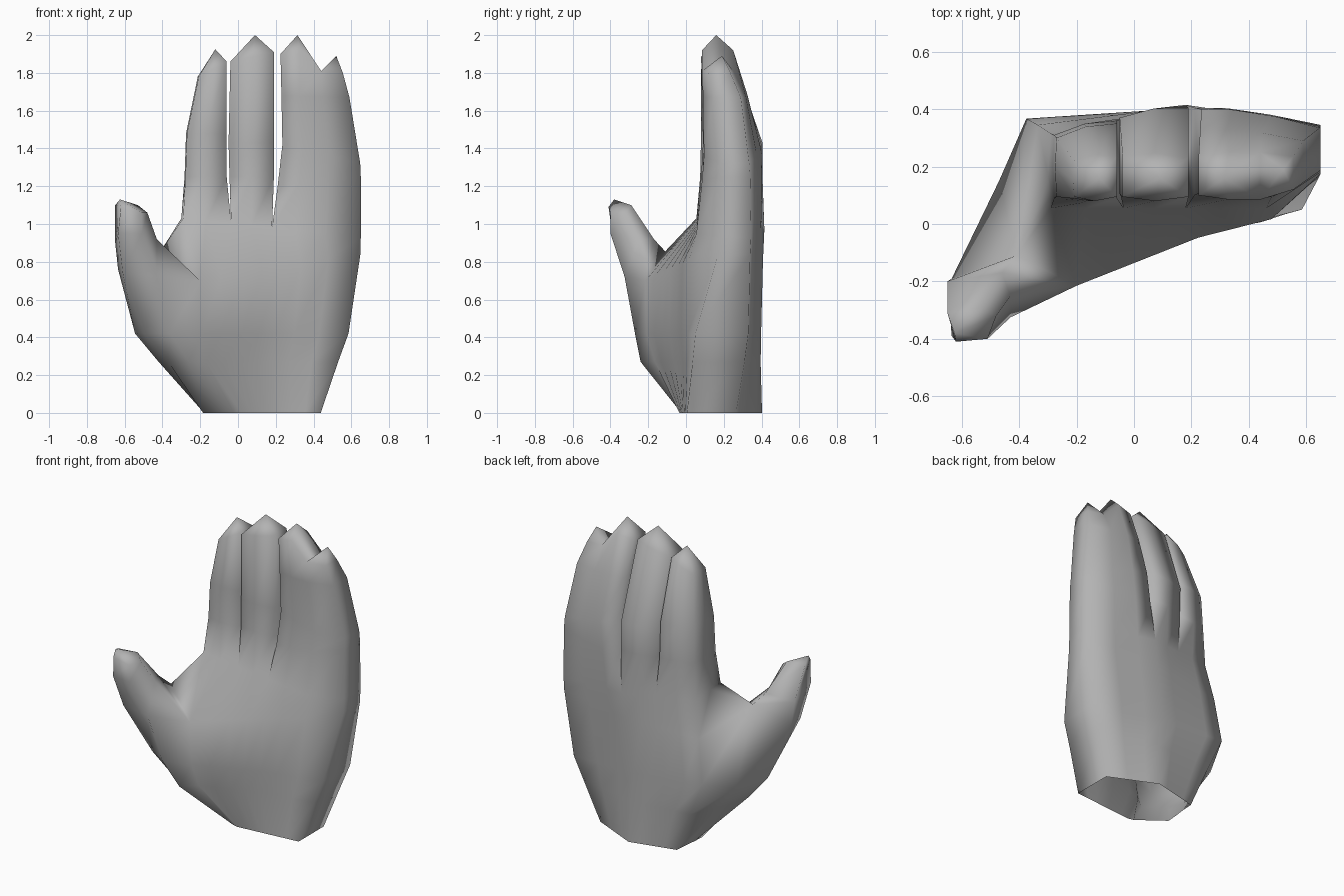
import bpy
import bmesh

cube = bpy.data.objects.get("Cube")
if cube:
    bpy.data.objects.remove(cube)

bm = bmesh.new()
COLUMNS = (0, .13, .27, .385, .5, .63, .8, 1)   # knuckle columns across the palm


def lerp(a, b, t):
    return a + (b - a) * t


def add(points):
    return [bm.verts.new(p) for p in points]


def stitch(lower, upper):
    # quads between two closed rings
    n = len(lower)
    for i in range(n):
        j = (i + 1) % n
        bm.faces.new((lower[i], lower[j], upper[j], upper[i]))


def fan(ring, apex):
    tip = bm.verts.new(apex)
    for a, b in zip(ring, ring[1:] + ring[:1]):
        bm.faces.new((a, b, tip))


def palm_row(x0, x1, y0, y1, z0, z1, ridge, edge=0):
    # one side of the palm from the thumb outwards, with a ridge down the middle
    row = []
    for t in COLUMNS:
        y = lerp(y0, y1, t) + ridge * (1 - abs(2 * t - 1))
        row.append((lerp(x0, x1, t), y + (edge if t == 1 else 0), lerp(z0, z1, t)))
    return add(row)


# palm: height, thumb-side back height, front and back thumb-side xy,
# outer x, front and back outer y, ridges
levels = (
    (0, 0, (.02, -.035), (-.165, .33), .438, .005, .265, 0, .105),
    (.27, .27, (-.17, -.165), (-.275, .35), .53, .035, .31, .03, .065),
    (.42, .5, (-.19, -.21), (-.375, .367), .585, .05, .33, .03, .05),
)
# thumb mound: side, outer, front and inner points for each palm level
mounds = (
    ((-.17, .25), (-.18, .17), (-.185, .1), (-.02, -.025)),
    ((-.36, .17), (-.42, -.05), (-.37, -.14), (-.26, -.24)),
    ((-.47, .15), (-.545, -.07), (-.49, -.19), (-.36, -.27)),
)
previous = None
for (z, zb, f, b, xr, fy, by, fr, br), mound in zip(levels, mounds):
    front = palm_row(f[0], xr, f[1], fy, z, z, fr)
    back = palm_row(b[0], xr, b[1], by, zb, z, br)
    ring = front + back[::-1] + add([(x, y, z) for x, y in mound])
    if previous:
        stitch(previous, ring)
    previous = ring

# level where the thumb leaves the palm
front = palm_row(-.2, .648, -.215, .06, .7, .84, .03, .11)
back = palm_row(-.335, .648, .345, .34, .78, .84, .065)
crotch = bm.verts.new((-.41, -.11, .855))
thumb = add([(-.635, -.19, .76), (-.61, -.32, .74), (-.43, -.325, .72)])
stitch(previous, front + back[::-1] + [crotch] + thumb)
palm = front + back[::-1] + [crotch]

# thumb
ring = [front[0], crotch] + thumb
for points in (
    ((-.43, -.25, .92), (-.46, -.17, .92), (-.65, -.2, .9), (-.635, -.39, .95), (-.51, -.4, .95)),
    ((-.48, -.32, 1.06), (-.53, -.29, 1.1), (-.65, -.31, 1.1), (-.62, -.41, 1.09), (-.51, -.4, 1.06)),
):
    upper = add(points)
    stitch(ring, upper)
    ring = upper
fan(ring, (-.625, -.38, 1.13))

# knuckle level with the webs between fingers
front = palm_row(-.29, .65, .055, .055, 1.03, .93, 0, .12)
back = palm_row(-.29, .65, .315, .345, 1.01, .93, .085)
side = bm.verts.new((-.3, .17, 1.03))
stitch(palm, front + back[::-1] + [side])


def finger_ring(first, last, z0, z1, x0, x1, yf, yb0, yb1, pull=0):
    # rounded section: the edge columns sit in, the outermost front edge further
    span = COLUMNS[last] - COLUMNS[first]
    f, b = [], []
    for i in range(first, last + 1):
        t = (COLUMNS[i] - COLUMNS[first]) / span
        x, z = lerp(x0, x1, t), lerp(z0, z1, t)
        inset = .015 if i in (first, last) else 0
        f.append((x, yf + inset + (pull if i == last else 0), z))
        b.append((x, lerp(yb0, yb1, t) - inset, z))
    return f, b


def grow(first, last, rows, sided=False):
    ring = front[first:last + 1] + back[first:last + 1][::-1]
    if sided:
        ring.append(side)
    for row in rows:
        f, b = finger_ring(first, last, *row)
        points = f + b[::-1]
        if sided:
            points.append((f[0][0] - .005, (f[0][1] + b[0][1]) / 2, f[0][2]))
        upper = add(points)
        stitch(ring, upper)
        ring = upper
    return ring


# index finger
fan(grow(0, 2, (
    (1.25, 1.25, -.278, -.06, .075, .325, .375),
    (1.48, 1.48, -.27, -.06, .08, .315, .365),
    (1.78, 1.86, -.208, -.06, .08, .235, .25)), sided=True), (-.12, .16, 1.925))

# middle finger
fan(grow(2, 4, (
    (1.25, 1.25, -.045, .19, .08, .385, .42),
    (1.43, 1.43, -.05, .19, .09, .385, .42),
    (1.86, 1.91, -.04, .19, .08, .25, .245))), (.09, .16, 2.0))

# ring and little fingers, fused up to their two tips
ring = grow(4, 7, (
    (1.2, 1.25, .21, .65, .085, .42, .355, .08),
    (1.42, 1.32, .235, .647, .095, .415, .35, .075),
    (1.68, 1.67, .23, .59, .09, .335, .305, .04),
    (1.9, 1.8, .225, .555, .085, .25, .25, .02)))
for vert, x, z in ((1, .33, 1.92), (6, .33, 1.92), (2, .44, 1.81), (5, .44, 1.81)):
    ring[vert].co.x = x
    ring[vert].co.z = z
fan(ring[:3] + ring[5:], (.315, .16, 2.0))
fan(ring[2:6], (.52, .19, 1.89))

bmesh.ops.recalc_face_normals(bm, faces=bm.faces)
mesh = bpy.data.meshes.new("open_hand")
bm.to_mesh(mesh)
bm.free()
hand = bpy.data.objects.new("open_hand", mesh)
bpy.context.collection.objects.link(hand)

# single grey colour, smooth all over
grey = bpy.data.materials.new("grey")
grey.use_nodes = True
colour = (.45, .45, .45, 1)
grey.diffuse_color = colour
grey.node_tree.nodes["Principled BSDF"].inputs["Base Color"].default_value = colour
mesh.materials.append(grey)
mesh.polygons.foreach_set("use_smooth", [True] * len(mesh.polygons))
